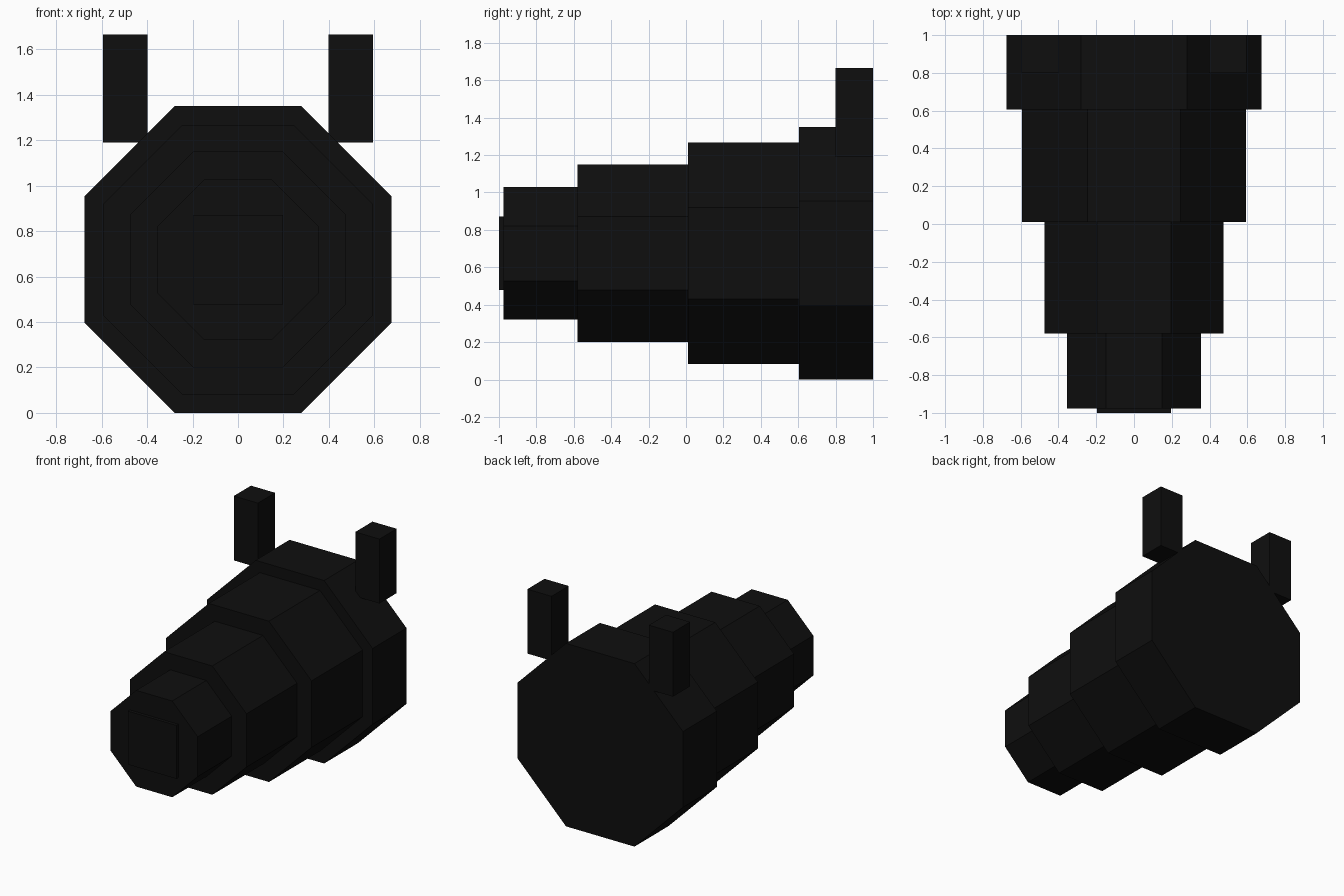
import bpy
import bmesh
from math import cos, pi
from mathutils import Matrix

cube = bpy.data.objects.get("Cube")
if cube:
    bpy.data.objects.remove(cube, do_unlink=True)

AXIS_Z = 0.675

# Single matt black material
black = bpy.data.materials.new("matt_black")
black.use_nodes = True
colour = (0.0045, 0.0045, 0.0045, 1)
black.diffuse_color = colour
bsdf = next(n for n in black.node_tree.nodes if n.type == "BSDF_PRINCIPLED")
bsdf.inputs["Base Color"].default_value = colour


def finish(name, bm):
    mesh = bpy.data.meshes.new(name)
    bm.to_mesh(mesh)
    bm.free()
    mesh.materials.append(black)
    obj = bpy.data.objects.new(name, mesh)
    bpy.context.collection.objects.link(obj)
    return obj


def octagon_drum(name, half_width, y0, y1):
    """Flat-sided octagonal prism lying along y."""
    bm = bmesh.new()
    radius = half_width / cos(pi / 8)
    place = (Matrix.Translation((0, (y0 + y1) / 2, AXIS_Z))
             @ Matrix.Rotation(pi / 2, 4, "X") @ Matrix.Rotation(pi / 8, 4, "Z"))
    bmesh.ops.create_cone(bm, cap_ends=True, segments=8, radius1=radius,
                          radius2=radius, depth=y1 - y0, matrix=place)
    return finish(name, bm)


def box(name, centre, size):
    bm = bmesh.new()
    bmesh.ops.create_cube(bm, size=1, matrix=Matrix.Translation(centre) @ Matrix.Diagonal((*size, 1)))
    return finish(name, bm)


# Stepped body, widening towards the back
octagon_drum("snout_section", 0.355, -0.977, -0.58)
octagon_drum("front_section", 0.475, -0.58, 0.01)
octagon_drum("middle_section", 0.593, 0.01, 0.605)
octagon_drum("rear_section", 0.675, 0.605, 1.0)

# Thin square plate on the nose
box("nose_plate", (0, -0.985, AXIS_Z), (0.394, 0.03, 0.394))

# Upright posts on the rear shoulders
for side, label in ((1, "left"), (-1, "right")):
    box(label + "_post", (side * 0.496, 0.9, 1.428), (0.197, 0.2, 0.475))
